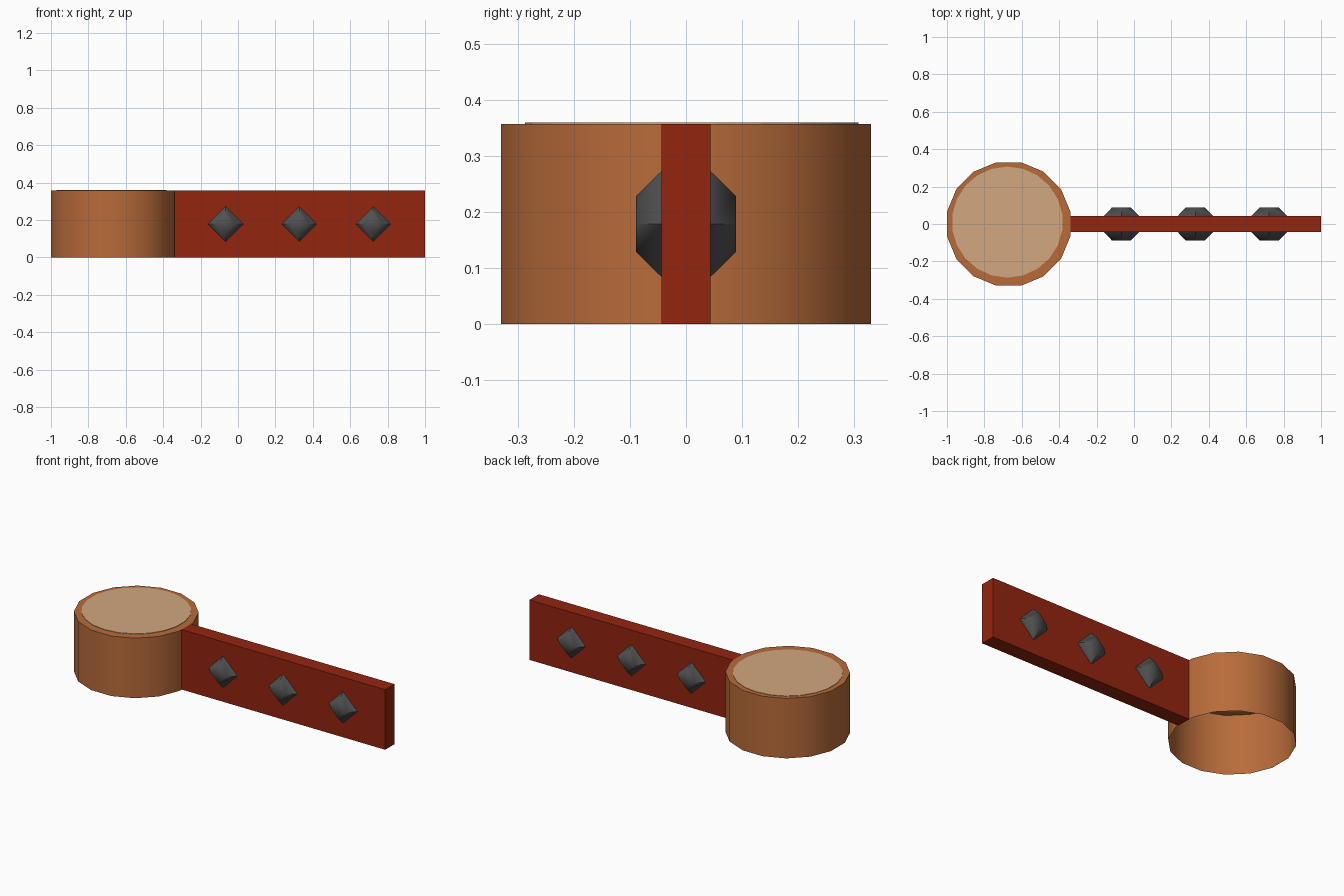
import bpy, bmesh, math
from mathutils import Matrix, Vector

if "Cube" in bpy.data.objects:
    bpy.data.objects.remove(bpy.data.objects["Cube"])

H = 0.357            # overall height
CUP = Vector((-0.67, 0, 0))


def material(name, rgb):
    m = bpy.data.materials.new(name)
    m.diffuse_color = (*rgb, 1)
    m.use_nodes = True
    m.node_tree.nodes["Principled BSDF"].inputs["Base Color"].default_value = m.diffuse_color
    return m


orange = material("terracotta", (0.479, 0.147, 0.042))
tan = material("tan", (0.645, 0.392, 0.216))
red = material("dark red", (0.29, 0.018, 0.005))
grey = material("dark grey", (0.08, 0.08, 0.08))


def add(name, bm, mat, smooth=None):
    me = bpy.data.meshes.new(name)
    bm.to_mesh(me)
    bm.free()
    me.materials.append(mat)
    ob = bpy.data.objects.new(name, me)
    bpy.context.collection.objects.link(ob)
    if smooth:
        bpy.ops.object.select_all(action='DESELECT')
        ob.select_set(True)
        bpy.context.view_layer.objects.active = ob
        bpy.ops.object.shade_smooth_by_angle(angle=math.radians(smooth))
    return ob


# Round head: 16-sided shell, closed on top and open below
bm = bmesh.new()
r = 0.33 / math.cos(math.pi / 16)
bmesh.ops.create_cone(bm, cap_ends=True, segments=16, radius1=r, radius2=r, depth=H,
                      matrix=Matrix.Translation(CUP + Vector((0, 0, H / 2)))
                      @ Matrix.Rotation(math.pi / 16, 4, 'Z'))
bm.normal_update()
bmesh.ops.delete(bm, geom=[f for f in bm.faces if f.normal.z < -0.9], context='FACES_ONLY')
add("head_shell", bm, orange, 40)

# Tan pad on top of the head, slightly off centre
bm = bmesh.new()
bmesh.ops.create_cone(bm, cap_ends=True, segments=22, radius1=0.297, radius2=0.297, depth=0.003,
                      matrix=Matrix.Translation((-0.677, 0.01, H + 0.001)))
add("head_pad", bm, tan)

# Flat handle
bm = bmesh.new()
bmesh.ops.create_cube(bm, size=1, matrix=Matrix.Translation((0.33, 0, H / 2))
                      @ Matrix.Diagonal((1.34, 0.088, H, 1)))
add("handle", bm, red)

# Diamond studs on both sides of the handle
for i, x in enumerate((-0.067, 0.328, 0.723)):
    for side, label in ((-1, "front"), (1, "back")):
        bm = bmesh.new()
        bmesh.ops.create_cone(bm, cap_ends=True, segments=4, radius1=0.095, radius2=0.05,
                              depth=0.046,
                              matrix=Matrix.Translation((x, side * 0.066, H / 2))
                              @ Matrix.Rotation(-side * math.pi / 2, 4, 'X'))
        # the base sits hidden against the handle
        bm.normal_update()
        bmesh.ops.delete(bm, geom=[f for f in bm.faces if f.normal.y * side < -0.9],
                         context='FACES_ONLY')
        add(f"stud_{label}_{i + 1}", bm, grey, 60)
